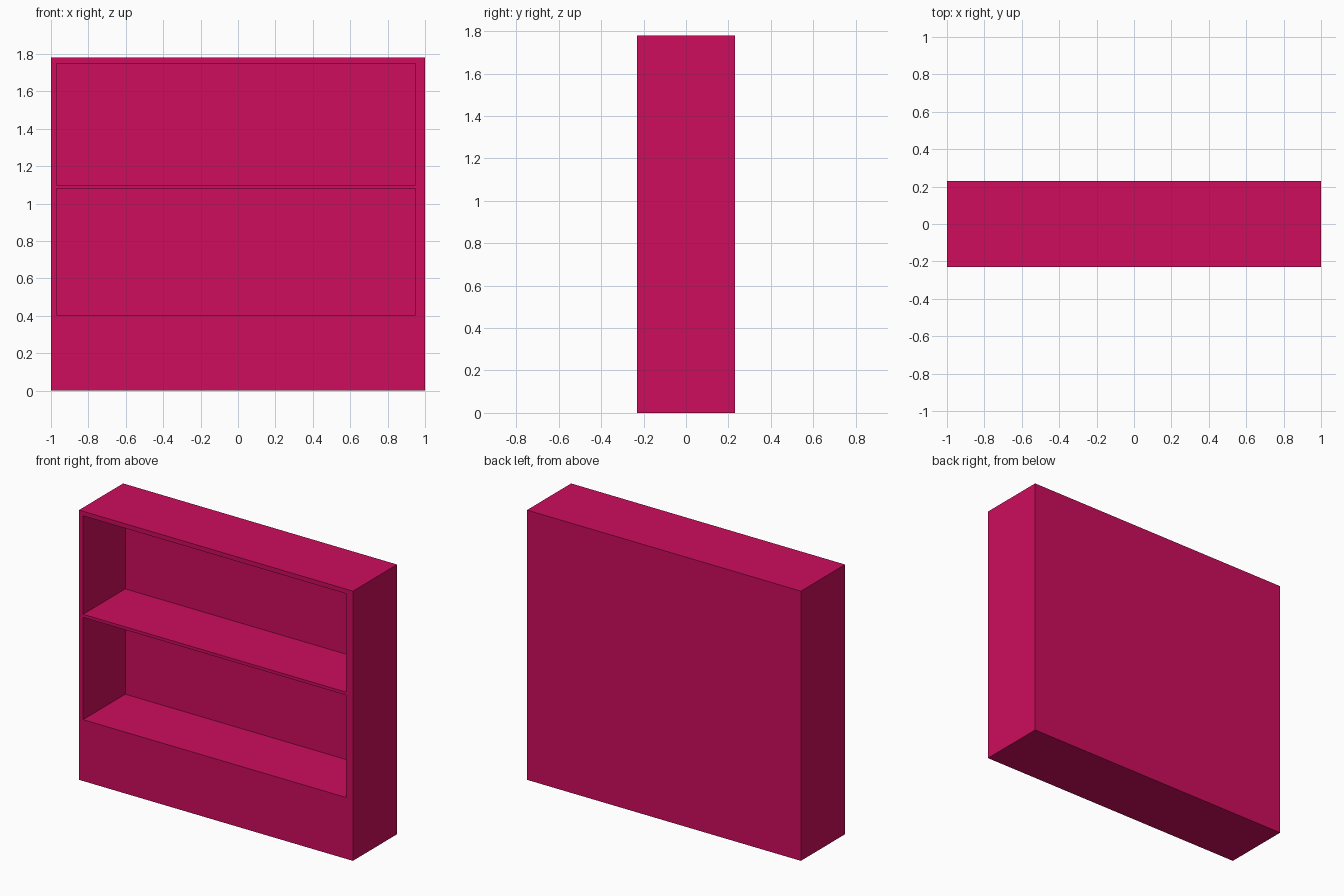
import bpy
import bmesh
from mathutils import Vector

default = bpy.data.objects.get("Cube")
if default:
    bpy.data.objects.remove(default, do_unlink=True)

# Overall size and opening layout
WIDTH, DEPTH, HEIGHT = 2.0, 0.46, 1.78
LEFT, RIGHT = -0.97, 0.95
BAYS = [(0.405, 1.08), (1.10, 1.75)]
BAY_DEPTH = 0.44

# Paint
paint = bpy.data.materials.new("raspberry_paint")
colour = (0.61, 0.004, 0.108, 1.0)
paint.use_nodes = True
paint.diffuse_color = colour
paint.node_tree.nodes["Principled BSDF"].inputs["Base Color"].default_value = colour

# Solid cabinet block standing on the floor
bm = bmesh.new()
bmesh.ops.create_cube(bm, size=1)
bmesh.ops.scale(bm, vec=(WIDTH, DEPTH, HEIGHT), verts=bm.verts)
bmesh.ops.translate(bm, vec=(0, 0, HEIGHT / 2), verts=bm.verts)


def score(point, normal):
    """Cut a line of edges around the block."""
    geom = bm.verts[:] + bm.edges[:] + bm.faces[:]
    bmesh.ops.bisect_plane(bm, geom=geom, plane_co=point, plane_no=normal)


# Outline the bays, leaving plinth, sides, top and middle shelf
for x in (LEFT, RIGHT):
    score((x, 0, 0), (1, 0, 0))
for bay in BAYS:
    for z in bay:
        score((0, 0, z), (0, 0, 1))


def is_bay(face):
    c = face.calc_center_median()
    return (face.normal.y < -0.9 and LEFT < c.x < RIGHT
            and any(low < c.z < high for low, high in BAYS))


# Push the bays in, leaving a thin back panel
bm.normal_update()
bays = [f for f in bm.faces if is_bay(f)]
pushed = bmesh.ops.extrude_discrete_faces(bm, faces=bays)["faces"]
for face in pushed:
    bmesh.ops.translate(bm, vec=Vector((0, BAY_DEPTH, 0)), verts=face.verts)
bmesh.ops.recalc_face_normals(bm, faces=bm.faces)

mesh = bpy.data.meshes.new("bookcase")
bm.to_mesh(mesh)
bm.free()
mesh.materials.append(paint)
bookcase = bpy.data.objects.new("bookcase", mesh)
bpy.context.collection.objects.link(bookcase)
